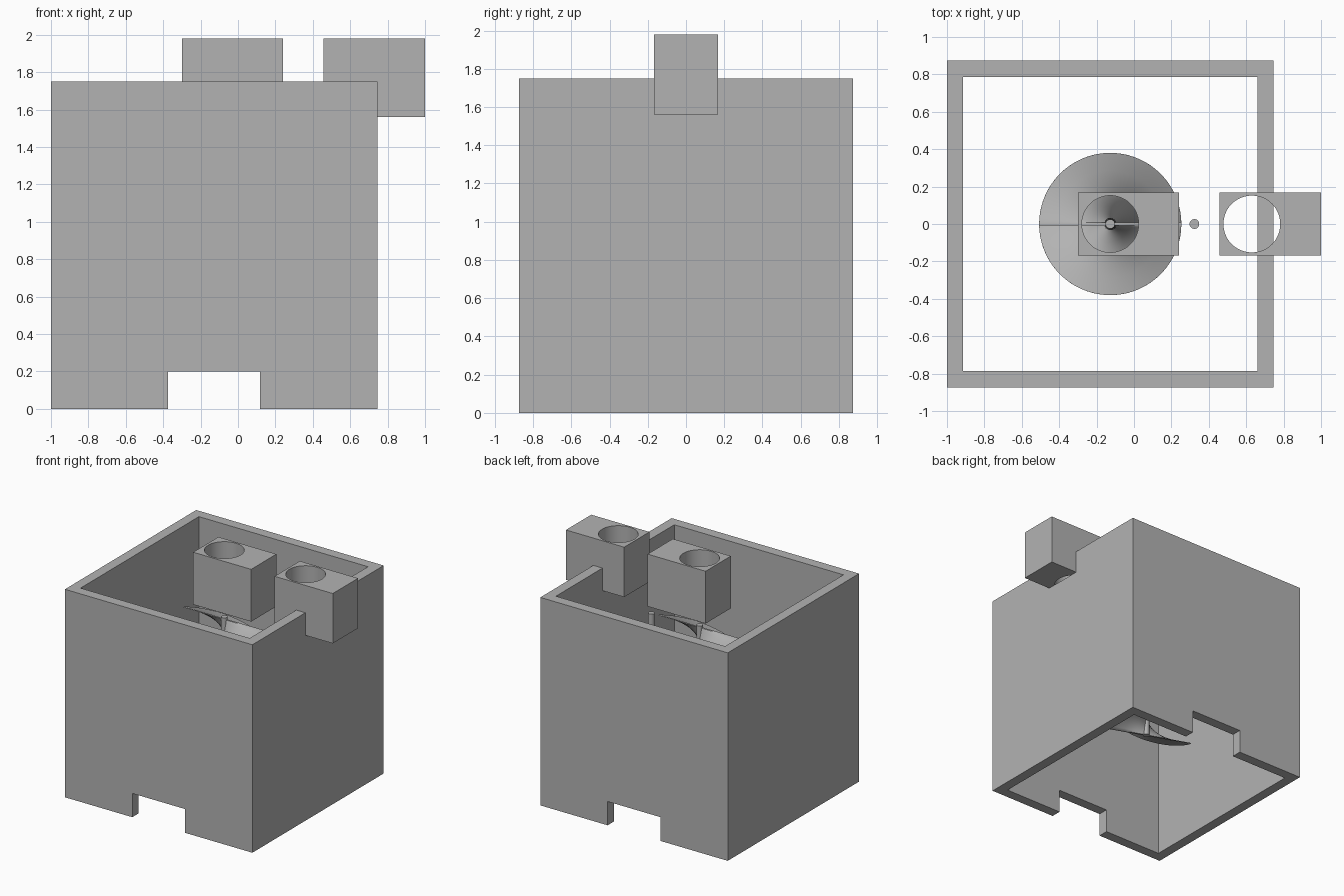
import bpy, bmesh, math
from mathutils import Matrix

cube = bpy.data.objects.get("Cube")
if cube:
    bpy.data.objects.remove(cube, do_unlink=True)

grey = bpy.data.materials.new("plain grey")
grey.use_nodes = True
GREY = (0.45, 0.45, 0.45, 1)
grey.diffuse_color = GREY
grey.node_tree.nodes["Principled BSDF"].inputs["Base Color"].default_value = GREY

SCREW_X = -0.127
TOP = 1.4


def finish(name, bm):
    bmesh.ops.recalc_face_normals(bm, faces=bm.faces)
    mesh = bpy.data.meshes.new(name)
    bm.to_mesh(mesh)
    bm.free()
    mesh.materials.append(grey)
    obj = bpy.data.objects.new(name, mesh)
    bpy.context.collection.objects.link(obj)
    return obj


def box(name, x, y, z):
    bm = bmesh.new()
    sides = [(b - a) for a, b in (x, y, z)]
    mid = [(a + b) / 2 for a, b in (x, y, z)]
    bmesh.ops.create_cube(bm, size=1, matrix=Matrix.Translation(mid) @ Matrix.Diagonal((*sides, 1)))
    return finish(name, bm)


def rod(name, x, radius, z, segments=48):
    bm = bmesh.new()
    bmesh.ops.create_cone(bm, cap_ends=True, segments=segments, radius1=radius, radius2=radius,
                          depth=z[1] - z[0], matrix=Matrix.Translation((x, 0, sum(z) / 2)))
    return finish(name, bm)


def carve(obj, cutters):
    """Subtract the cutters, bake the result and discard them."""
    for cutter in cutters:
        mod = obj.modifiers.new("cut", 'BOOLEAN')
        mod.operation, mod.solver, mod.object = 'DIFFERENCE', 'EXACT', cutter
    graph = bpy.context.evaluated_depsgraph_get()
    mesh = bpy.data.meshes.new_from_object(obj.evaluated_get(graph))
    obj.modifiers.clear()
    obj.data = mesh
    for cutter in cutters:
        bpy.data.objects.remove(cutter, do_unlink=True)


def smooth(obj):
    bpy.ops.object.select_all(action='DESELECT')
    obj.select_set(True)
    bpy.context.view_layer.objects.active = obj
    bpy.ops.object.shade_smooth_by_angle(angle=math.radians(35))


# Open housing with a doorway in the front and back walls
housing = box("housing", (-1, 0.745), (-0.873, 0.873), (0, 1.75))
carve(housing, [
    box("hollow", (-0.915, 0.66), (-0.787, 0.787), (-1, 3)),
    box("doorway", (-0.373, 0.118), (-2, 2), (-1, 0.2)),
    rod("wall_bore", 0.63, 0.152, (1.56, 3)),
])
# The bore stays open where it meets the hollow wall
bm = bmesh.new()
bm.from_mesh(housing.data)
ledge = [f for f in bm.faces if f.normal.z > 0.9 and abs(f.calc_center_median().z - 1.56) < 0.01]
bmesh.ops.delete(bm, geom=ledge, context='FACES')
bm.to_mesh(housing.data)
bm.free()

# Bored blocks: one over the screw, one on the wall
for name, x0, x1, base, bore_x in (("screw_block", -0.3, 0.24, 1.54, SCREW_X),
                                   ("wall_block", 0.458, 1.0, 1.56, 0.63)):
    block = box(name, (x0, x1), (-0.168, 0.168), (base, 1.98))
    carve(block, [rod("bore", bore_x, 0.152, (1, 3))])
    smooth(block)

# Two-start screw: a thin bar twisted as it rises
BOTTOM, PITCH, RADIUS, HALF, STEPS = 0.45, 0.9, 0.38, 0.008, 80
bm = bmesh.new()
rings = []
for i in range(STEPS + 1):
    z = BOTTOM + (TOP - BOTTOM) * i / STEPS
    turn = Matrix.Translation((SCREW_X, 0, z)) @ Matrix.Rotation((z - TOP) / PITCH * math.tau, 4, 'Z')
    outline = [(RADIUS * (k / 4 - 1), -HALF) for k in range(9)]
    outline += [(-x, HALF) for x, y in outline]
    rings.append([bm.verts.new((turn @ Matrix.Translation((x, y, 0))).translation) for x, y in outline])
for low, high in zip(rings, rings[1:]):
    for k in range(len(low)):
        n = (k + 1) % len(low)
        bm.faces.new((low[k], low[n], high[n], high[k]))
bm.faces.new(rings[0])
bm.faces.new(rings[-1])
smooth(finish("screw_flights", bm))

# Screw shaft and the pin beside it
smooth(rod("screw_shaft", SCREW_X, 0.025, (BOTTOM, TOP + 0.02), 24))
smooth(rod("side_pin", 0.323, 0.026, (BOTTOM, TOP), 24))
